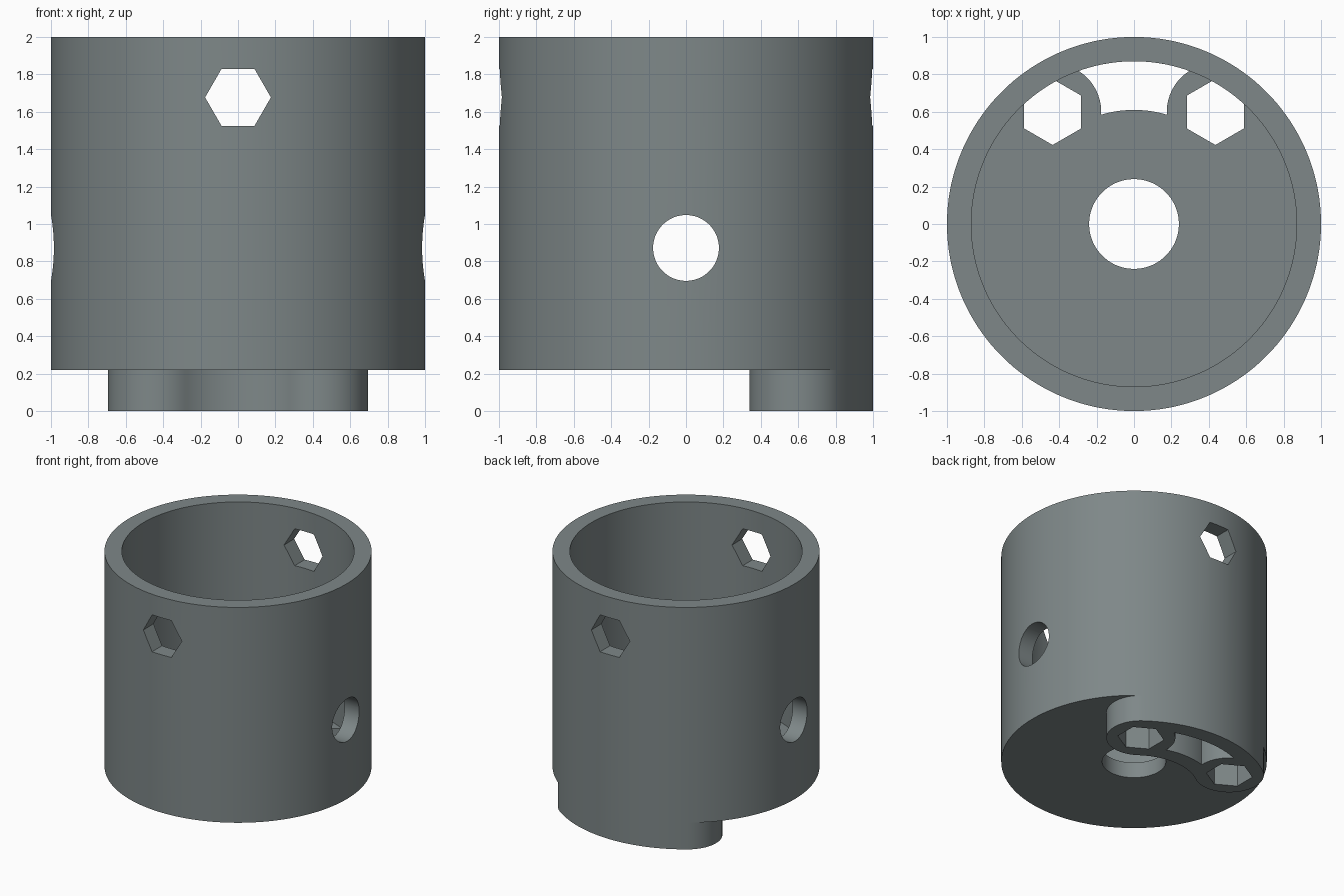
import bpy, bmesh, math
from mathutils import Matrix

if "Cube" in bpy.data.objects:
    bpy.data.objects.remove(bpy.data.objects["Cube"])

grey = bpy.data.materials.new("slate_grey")
grey.diffuse_color = (0.21, 0.245, 0.248, 1)
grey.use_nodes = True
grey.node_tree.nodes["Principled BSDF"].inputs["Base Color"].default_value = grey.diffuse_color


def arc(r, a0, a1, step=2, cx=0, cy=0):
    """Points on an arc, angles in degrees, both ends included."""
    n = max(1, round(abs(a1 - a0) / step))
    angles = [math.radians(a0 + (a1 - a0) * i / n) for i in range(n + 1)]
    return [(cx + r * math.cos(a), cy + r * math.sin(a)) for a in angles]


def circle(r, step=2, start=0, cx=0, cy=0):
    return arc(r, start, start + 360, step, cx, cy)[:-1]


def prism(name, pts, z0, z1, matrix=None):
    """Extrude a closed outline from z0 to z1."""
    bm = bmesh.new()
    face = bm.faces.new([bm.verts.new((x, y, z0)) for x, y in pts])
    ext = bmesh.ops.extrude_face_region(bm, geom=[face])
    for v in ext["geom"]:
        if isinstance(v, bmesh.types.BMVert):
            v.co.z = z1
    bmesh.ops.recalc_face_normals(bm, faces=bm.faces)
    if matrix:
        bm.transform(matrix)
    mesh = bpy.data.meshes.new(name)
    bm.to_mesh(mesh)
    bm.free()
    mesh.materials.append(grey)
    ob = bpy.data.objects.new(name, mesh)
    bpy.context.collection.objects.link(ob)
    return ob


def combine(target, tool, operation="DIFFERENCE"):
    """Apply an exact boolean and remove the tool."""
    mod = target.modifiers.new("boolean", "BOOLEAN")
    mod.operation = operation
    mod.solver = "EXACT"
    mod.object = tool
    bpy.context.view_layer.objects.active = target
    bpy.ops.object.modifier_apply(modifier=mod.name)
    bpy.data.objects.remove(tool)


BASE, FLOOR, TOP = 0.22, 0.35, 2.0      # underside, cup floor, rim
OUTER, INNER = 1.0, 0.87                # cup radii
MID, LOBE, HOLE = 0.74, 0.26, 0.176     # foot centre line, lobe and hole radii
A0, A1 = 54, 126                        # angles of the two nut pockets
lobes = [(MID * math.cos(math.radians(a)), MID * math.sin(math.radians(a)))
         for a in (A0, A1)]

# Cup body with the curved, round-ended foot below its back edge
body = prism("cup_body", circle(OUTER), BASE, TOP)
foot_pts = (arc(OUTER, A0, A1)
            + arc(LOBE, A1, A1 + 180, 6, *lobes[1])[1:]
            + arc(MID - LOBE, A1, A0)[1:]
            + arc(LOBE, A0 + 180, A0 + 360, 6, *lobes[0])[1:-1])
combine(body, prism("foot", foot_pts, 0, BASE), "UNION")

# Hexagonal pockets through the foot and floor
for cx, cy in lobes:
    combine(body, prism("nut_cutter", circle(HOLE, 60, 30, cx, cy), -0.1, FLOOR))

# Curved slot between the two lobes
def lobe_offset(r):
    c = (r * r + MID * MID - LOBE * LOBE) / (2 * r * MID)
    return math.degrees(math.acos(c))

def lobe_angle(r):
    """Angle around the right lobe at which it meets radius r."""
    a = math.radians(A0 + lobe_offset(r))
    return math.degrees(math.atan2(r * math.sin(a) - lobes[0][1],
                                   r * math.cos(a) - lobes[0][0])) % 360

r_in, r_out = MID - 0.13, INNER
o_in, o_out = A0 + lobe_offset(r_in), A0 + lobe_offset(r_out)
side = arc(LOBE, lobe_angle(r_in), lobe_angle(r_out), 6, *lobes[0])
slot = (side[:-1] + arc(r_out, o_out, 180 - o_out)
        + [(-x, y) for x, y in reversed(side)][1:]
        + arc(r_in, 180 - o_in, o_in)[1:-1])
combine(body, prism("slot_cutter", slot, -0.1, FLOOR))

# Centre hole and cup cavity
combine(body, prism("centre_cutter", circle(0.24, 5), -0.1, FLOOR + 0.1))
combine(body, prism("cavity_cutter", circle(INNER), FLOOR, TOP + 0.2))

# Hexagonal holes front to back, round holes side to side
combine(body, prism("hex_cutter", circle(HOLE, 60), -1.3, 1.3,
        Matrix.Translation((0, 0, 1.677)) @ Matrix.Rotation(math.pi / 2, 4, "X")))
combine(body, prism("round_cutter", circle(HOLE, 5), -1.3, 1.3,
        Matrix.Translation((0, 0, 0.872)) @ Matrix.Rotation(math.pi / 2, 4, "Y")))

# Smooth curved walls, sharp rims
bpy.ops.object.select_all(action="DESELECT")
body.select_set(True)
bpy.context.view_layer.objects.active = body
bpy.ops.object.shade_smooth_by_angle(angle=math.radians(30))
